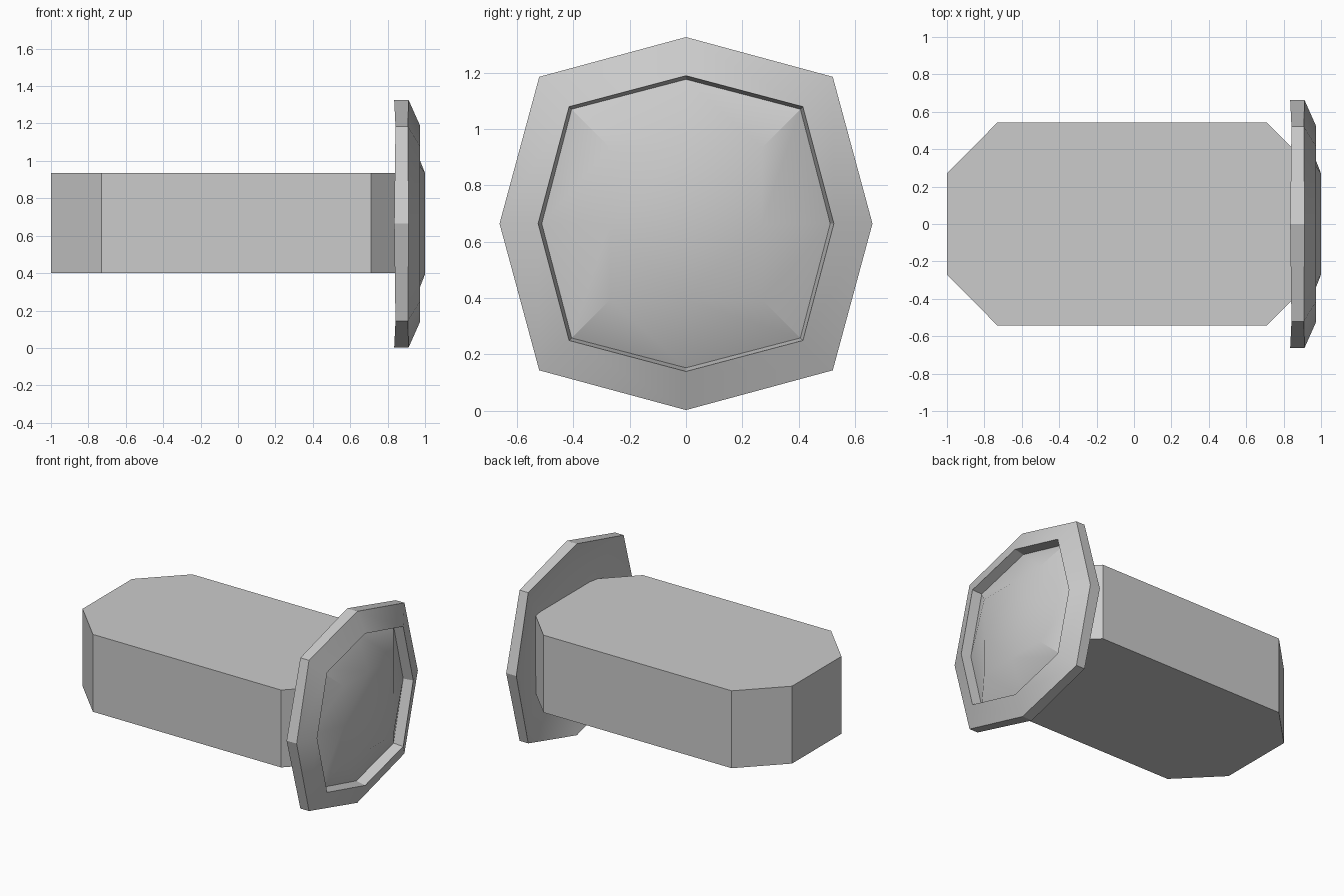
import bpy, bmesh
from math import radians

if "Cube" in bpy.data.objects:
    bpy.data.objects.remove(bpy.data.objects["Cube"])

ZC = 0.664  # height of the long axis


def make(name, bm, smooth=False):
    bmesh.ops.recalc_face_normals(bm, faces=bm.faces)
    me = bpy.data.meshes.new(name)
    bm.to_mesh(me)
    bm.free()
    ob = bpy.data.objects.new(name, me)
    bpy.context.collection.objects.link(ob)
    if smooth:
        bpy.ops.object.select_all(action='DESELECT')
        ob.select_set(True)
        bpy.context.view_layer.objects.active = ob
        bpy.ops.object.shade_smooth_by_angle(angle=radians(29))
    return ob


def ring(bm, mid, mid_x, corner, corner_x):
    """Eight points around the x axis: side midpoints alternate with corners."""
    dirs = [(0, 1), (1, 1), (1, 0), (1, -1), (0, -1), (-1, -1), (-1, 0), (-1, 1)]
    out = []
    for i, (y, z) in enumerate(dirs):
        r, x = (corner, corner_x) if i % 2 else (mid, mid_x)
        out.append(bm.verts.new((x, y * r, ZC + z * r)))
    return out


# Body: chamfered bar
bm = bmesh.new()
half = [(-1, 0.27), (-0.73, 0.543), (0.71, 0.543), (0.98, 0.27)]
outline = half + [(x, -y) for x, y in reversed(half)]
base = bm.faces.new([bm.verts.new((x, y, 0.40)) for x, y in outline])
ext = bmesh.ops.extrude_face_region(bm, geom=[base])
top = [v for v in ext["geom"] if isinstance(v, bmesh.types.BMVert)]
bmesh.ops.translate(bm, verts=top, vec=(0, 0, 0.535))
make("body", bm)

# End cap: dished rim with a recess and a domed centre
bm = bmesh.new()
profile = [
    (0.27, 0.925, 0.27, 0.925),    # back centre
    (0.525, 0.895, 0.415, 0.895),  # back dish
    (0.662, 0.835, 0.521, 0.842),  # rear rim
    (0.662, 0.912, 0.521, 0.908),  # front rim
    (0.525, 0.973, 0.415, 0.973),  # lip
    (0.512, 0.905, 0.406, 0.905),  # recess
    (0.27, 1.0, 0.27, 1.0),        # dome top
]
rings = [ring(bm, *p) for p in profile]
for a, b in zip(rings, rings[1:]):
    for i in range(8):
        j = (i + 1) % 8
        bm.faces.new((a[i], a[j], b[j], b[i]))
bm.faces.new(rings[0])
bm.faces.new(rings[-1])
make("end_cap", bm, smooth=True)
